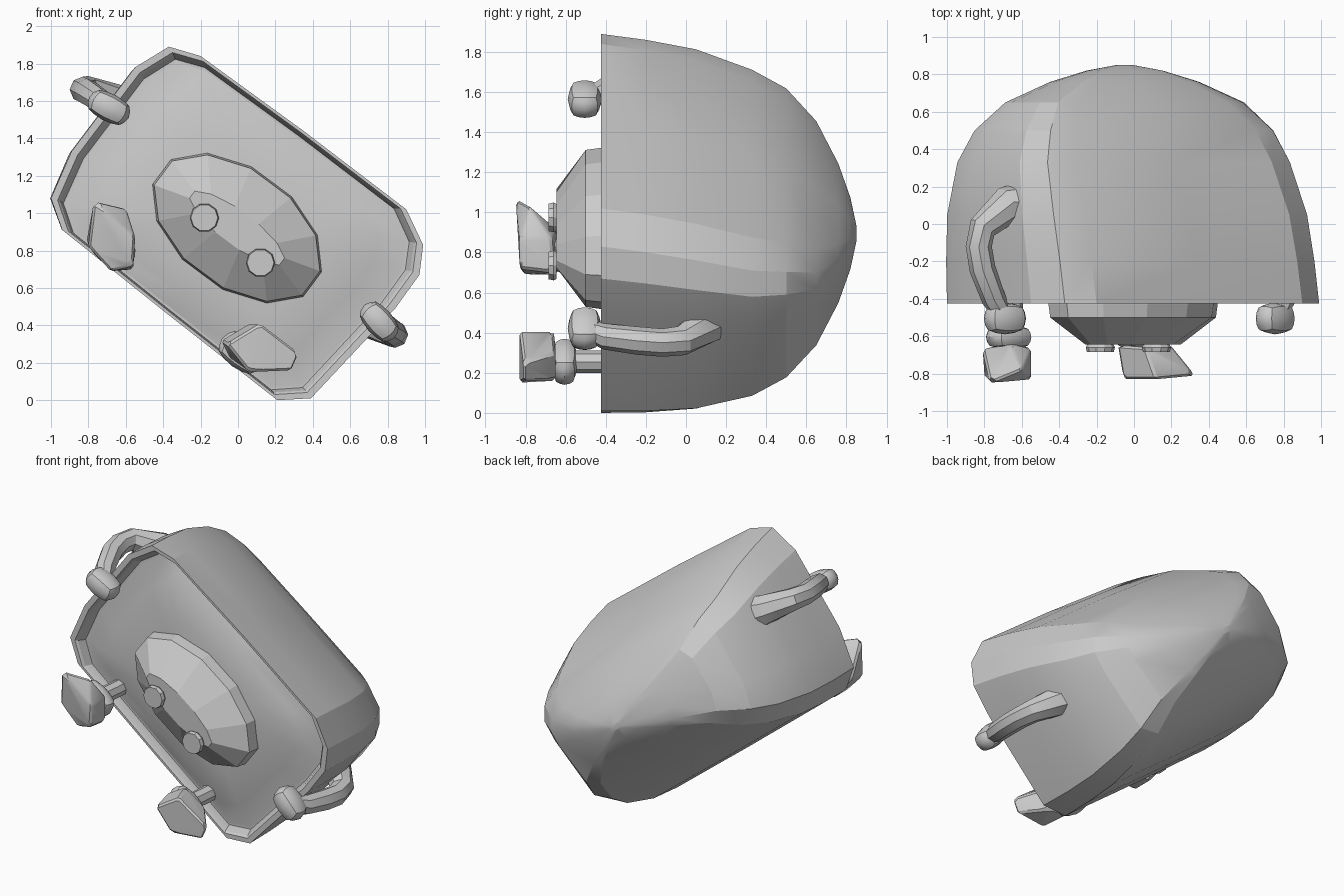
import bpy, bmesh, math
from mathutils import Vector, Matrix

if "Cube" in bpy.data.objects:
    bpy.data.objects.remove(bpy.data.objects["Cube"])

TILT = math.radians(36.7)
COS, SIN = math.cos(TILT), math.sin(TILT)

grey = bpy.data.materials.new("light grey")
grey.use_nodes = True
grey.diffuse_color = (0.6, 0.6, 0.6, 1)
grey.node_tree.nodes["Principled BSDF"].inputs["Base Color"].default_value = (0.6, 0.6, 0.6, 1)


def finish(name, bm, smooth=None):
    bmesh.ops.recalc_face_normals(bm, faces=bm.faces)
    mesh = bpy.data.meshes.new(name)
    bm.to_mesh(mesh)
    bm.free()
    mesh.materials.append(grey)
    obj = bpy.data.objects.new(name, mesh)
    bpy.context.collection.objects.link(obj)
    if smooth:
        bpy.ops.object.select_all(action="DESELECT")
        obj.select_set(True)
        bpy.context.view_layer.objects.active = obj
        bpy.ops.object.shade_smooth_by_angle(angle=math.radians(smooth))


def loft(name, rings, smooth=None):
    """Skin a list of rings with equal point counts and cap both ends."""
    bm = bmesh.new()
    loops = [[bm.verts.new(p) for p in ring] for ring in rings]
    for a, b in zip(loops, loops[1:]):
        for i in range(len(a)):
            j = (i + 1) % len(a)
            bm.faces.new((a[i], a[j], b[j], b[i]))
    bm.faces.new(loops[0])
    bm.faces.new(loops[-1])
    finish(name, bm, smooth)


def tube(name, path, radii, sides=8):
    """Round tube along a path of points."""
    pts = [Vector(p) for p in path]
    rings = []
    for i, p in enumerate(pts):
        d = pts[min(i + 1, len(pts) - 1)] - pts[max(i - 1, 0)]
        u = d.cross(Vector((0, 0, 1))).normalized()
        v = u.cross(d).normalized()
        angles = [math.tau * k / sides for k in range(sides)]
        rings.append([p + radii[i] * (u * math.cos(a) + v * math.sin(a)) for a in angles])
    loft(name, rings, 30)


def pebble(name, centre, size, tilt):
    """Squarish rounded lump: a subdivided box pulled halfway to a ball."""
    bm = bmesh.new()
    bmesh.ops.create_cube(bm, size=2)
    bmesh.ops.subdivide_edges(bm, edges=bm.edges[:], cuts=3, use_grid_fill=True)
    for v in bm.verts:
        v.co = v.co.lerp(v.co.normalized(), 0.8)
    m = Matrix.Translation(centre) @ Matrix.Rotation(tilt, 4, "Y") @ Matrix.Diagonal((*size, 1))
    bmesh.ops.transform(bm, matrix=m, verts=bm.verts)
    finish(name, bm, 30)


def hull(name, points):
    bm = bmesh.new()
    for p in points:
        bm.verts.new(p)
    bmesh.ops.convex_hull(bm, input=bm.verts)
    bmesh.ops.bevel(bm, geom=bm.edges[:], offset=0.012, segments=1, affect="EDGES")
    finish(name, bm, 30)


def tilted(t, n, y, cx, cz):
    """Point at t along the long axis and n along the short axis."""
    return (cx + t * COS + n * SIN, y, cz - t * SIN + n * COS)


# Body: tilted rounded block, wedge-shaped towards the back, with a rim and a bulging face
outline = [(-.37, 1.89), (-.2, 1.84), (.35, 1.44), (.9, 1.02), (.99, .83), (.97, .67),
           (.84, .49), (.39, .01), (.21, .0), (-.37, .455), (-.94, .91), (-1, 1.08),
           (-.89, 1.33), (-.55, 1.78)]
section = [(x * COS - (z - .945) * SIN, x * SIN + (z - .945) * COS) for x, z in outline]
# Each step: y, long scale, short scale
steps = [(-.43, .1, .1), (-.42, .5, .5), (-.39, .75, .78), (-.35, .9, .93), (-.35, .92, .95),
         (-.41, .945, .965), (-.425, .96, .975), (-.425, 1, 1), (-.2, 1, .965), (.05, .995, .9),
         (.33, .95, .76), (.5, .87, .64), (.65, .72, .44), (.76, .45, .27),
         (.82, .23, .14), (.85, .05, .03)]
rings = []
for y, st, sn in steps:
    k = min(1, max(0, (y + .42) / .75))
    rings.append([tilted(t * st, n * sn, y, -.05 * k, .945 - .05 * k) for t, n in section])
loft("body", rings, 18)


# Muzzle: twelve-sided oval narrowing to a ridge
def oval(y, a, b):
    angles = [math.tau * (k + .5) / 12 for k in range(12)]
    return [tilted(a * math.cos(g), b * math.sin(g), y, -.005, .92) for g in angles]


loft("muzzle", [oval(-.35, .52, .32), oval(-.43, .52, .32), oval(-.5, .51, .31),
                oval(-.645, .31, .09)])

# Nostrils: thin discs
for side, x, z in (("right", -.18, .975), ("left", .12, .735)):
    rings = []
    for y, r in ((-.645, .07), (-.66, .078), (-.685, .072)):
        rings.append([(x + r * math.cos(math.tau * k / 10), y, z + r * math.sin(math.tau * k / 10))
                      for k in range(10)])
    loft(side + "_nostril", rings)

# Arms and hands
radii = [.14, .1, .075, .07, .07, .065, .05]
tube("right_arm", [(-.56, .1, 1.52), (-.68, .1, 1.6), (-.81, -.02, 1.66), (-.83, -.12, 1.66),
                   (-.81, -.24, 1.65), (-.75, -.4, 1.61), (-.69, -.5, 1.56)], radii)
tube("left_arm", [(.6, .1, .5), (.7, .09, .43), (.82, -.02, .36), (.84, -.12, .35),
                  (.83, -.24, .36), (.8, -.4, .38), (.76, -.5, .42)], radii)
pebble("right_hand", (-.69, -.505, 1.565), (.12, .085, .075), math.radians(28))
pebble("left_hand", (.755, -.505, .42), (.12, .085, .075), math.radians(48))

# Legs and ankles
for side, x, z in (("right", -.67, .81), ("left", .02, .255)):
    tube(side + "_leg", [(x + .03, -.3, z), (x + .02, -.45, z), (x, -.62, z)], [.055] * 3)
    pebble(side + "_ankle", (x, -.605, z), (.13, .065, .09), TILT)

# Feet
hull("right_foot", [(-.77, -.85, 1.07), (-.6, -.78, 1.03), (-.55, -.67, .87), (-.56, -.66, .7),
                    (-.68, -.81, .69), (-.8, -.82, .82), (-.81, -.67, .85), (-.66, -.64, .91),
                    (-.56, -.83, .72), (-.68, -.64, .69), (-.55, -.83, .87)])
hull("left_foot", [(-.09, -.65, .32), (-.06, -.83, .3), (.06, -.66, .41), (.12, -.83, .41),
                   (.33, -.81, .25), (.29, -.81, .16), (.06, -.83, .15), (.2, -.65, .3),
                   (.16, -.65, .16), (-.04, -.65, .22)])
